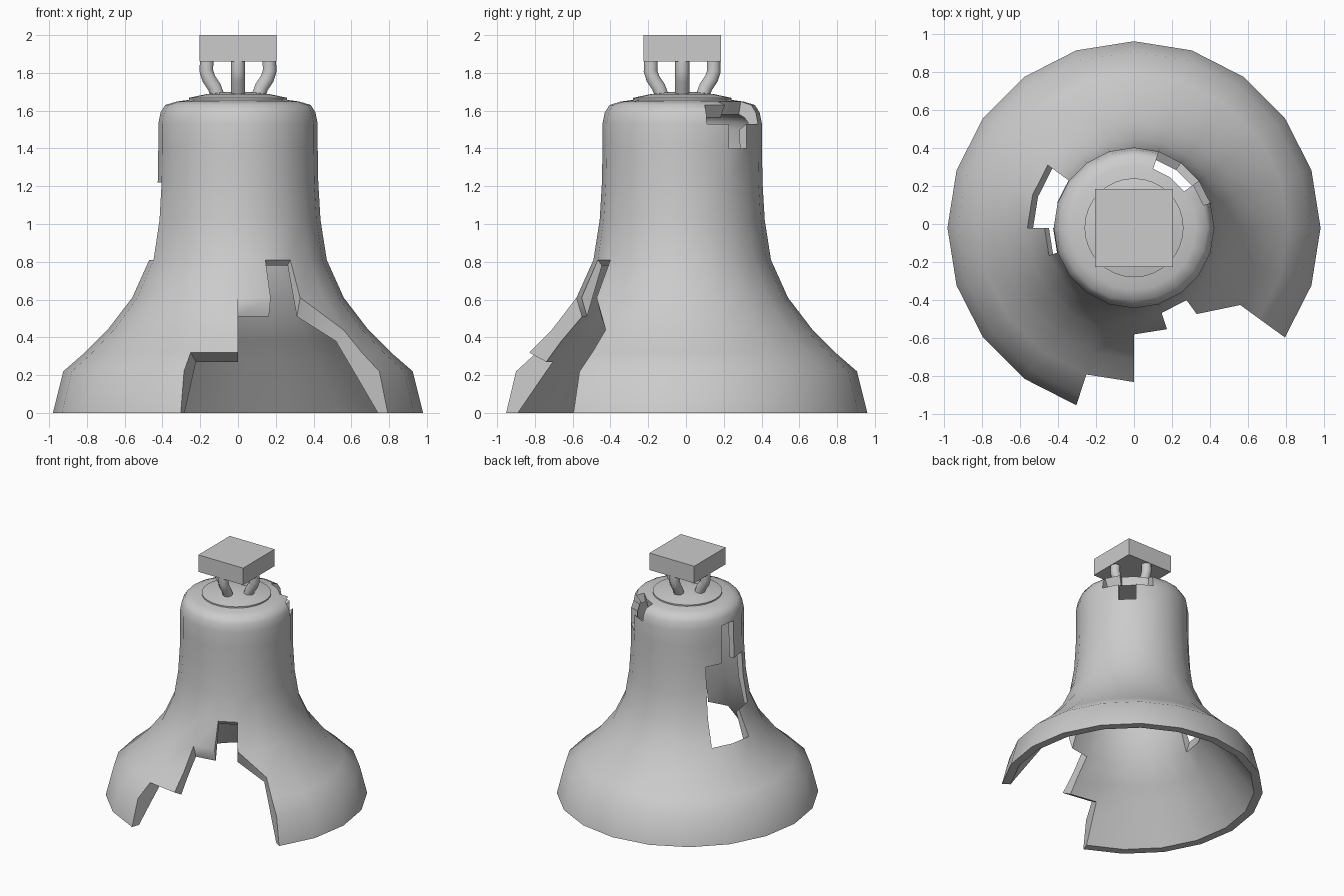
import bpy, bmesh
from math import sin, cos, pi, radians

if "Cube" in bpy.data.objects:
    bpy.data.objects.remove(bpy.data.objects["Cube"])

CY = -0.02          # bell axis in y
N = 20              # sides of the bell


def finish(obj, angle=42):
    bpy.ops.object.select_all(action='DESELECT')
    obj.select_set(True)
    bpy.context.view_layer.objects.active = obj
    bpy.ops.object.shade_smooth_by_angle(angle=radians(angle))


def mesh_object(name, bm):
    bmesh.ops.recalc_face_normals(bm, faces=bm.faces)
    me = bpy.data.meshes.new(name)
    bm.to_mesh(me)
    bm.free()
    obj = bpy.data.objects.new(name, me)
    bpy.context.collection.objects.link(obj)
    return obj


# Bell wall: matching outer and inner profiles (radius, height)
outer = [(.98, 0), (.925, .22), (.81, .32), (.69, .44), (.56, .61), (.47, .81),
         (.437, 1.02), (.425, 1.22), (.422, 1.40), (.422, 1.53), (.41, 1.59),
         (.385, 1.63), (.326, 1.648), (.2, 1.665)]
inner = [(.915, 0), (.80, .16), (.72, .27), (.64, .38), (.53, .51), (.447, .78),
         (.40, 1.01), (.383, 1.22), (.377, 1.40), (.375, 1.50), (.365, 1.54),
         (.345, 1.565), (.315, 1.58), (.2, 1.595)]

# Broken cells: column -> (first ring, end ring)
broken = {14: (0, 2), 15: (0, 4), 16: (0, 5), 17: (0, 4),     # front break
          8: (4, 7), 9: (4, 9), 10: (5, 7),                   # left hole
          1: (9, 11), 2: (8, 12), 3: (9, 12)}                 # shoulder hole

polys = []
for k in range(N):
    a, b = broken.get(k, (0, 0))
    n = (k + 1) % N
    for r in range(len(outer) - 1):
        if not a <= r < b:
            polys.append([(k, r), (n, r), (n, r + 1), (k, r + 1)])
polys.append([(18, 3), (18, 4), (17, 4)])                     # slanted break
polys.append([(k, len(outer) - 1) for k in range(N)])         # crown

bm = bmesh.new()
cache = {}


def vert(key, side):
    if (key, side) not in cache:
        k, r = key
        rad, z = (outer, inner)[side][r]
        t = 2 * pi * k / N
        cache[key, side] = bm.verts.new((rad * cos(t), CY + rad * sin(t), z))
    return cache[key, side]


edges = set()
for p in polys:
    bm.faces.new([vert(q, 0) for q in p])
    bm.faces.new([vert(q, 1) for q in reversed(p)])
    edges.update(zip(p, p[1:] + p[:1]))
# Broken edges and lip: bridge the outer and inner skins
for a, b in edges:
    if (b, a) not in edges:
        bm.faces.new([vert(b, 0), vert(a, 0), vert(a, 1), vert(b, 1)])
finish(mesh_object("bell_body", bm))

# Crown plate: low dome on top of the bell
bm = bmesh.new()
prev = None
for rad, z in [(.26, 1.64), (.26, 1.668), (.17, 1.687), (.06, 1.70)]:
    ring = [bm.verts.new((rad * cos(2 * pi * i / 32), CY + rad * sin(2 * pi * i / 32), z))
            for i in range(32)]
    if prev:
        for i in range(32):
            j = (i + 1) % 32
            bm.faces.new([prev[i], prev[j], ring[j], ring[i]])
    else:
        bm.faces.new(ring[::-1])
    prev = ring
bm.faces.new(prev)
finish(mesh_object("crown_plate", bm))

# Four bent arms holding the bell
path = [(.165, 1.88), (.168, 1.81), (.155, 1.77), (.125, 1.725), (.105, 1.67)]
for i in range(4):
    t = i * pi / 2
    cu = bpy.data.curves.new("hanger_arm", 'CURVE')
    cu.dimensions = '3D'
    cu.bevel_depth = 0.038
    cu.bevel_resolution = 3
    cu.use_fill_caps = True
    sp = cu.splines.new('POLY')
    sp.points.add(len(path) - 1)
    for pt, (rad, z) in zip(sp.points, path):
        pt.co = (rad * cos(t), CY + rad * sin(t), z, 1)
    obj = bpy.data.objects.new("hanger_arm", cu)
    bpy.context.collection.objects.link(obj)
    bpy.ops.object.select_all(action='DESELECT')
    obj.select_set(True)
    bpy.context.view_layer.objects.active = obj
    bpy.ops.object.convert(target='MESH')
    finish(bpy.context.object)

# Headstock block
bpy.ops.mesh.primitive_cube_add(size=1, location=(0, CY, 1.93))
head = bpy.context.object
head.name = "headstock"
head.scale = (.41, .41, .14)
